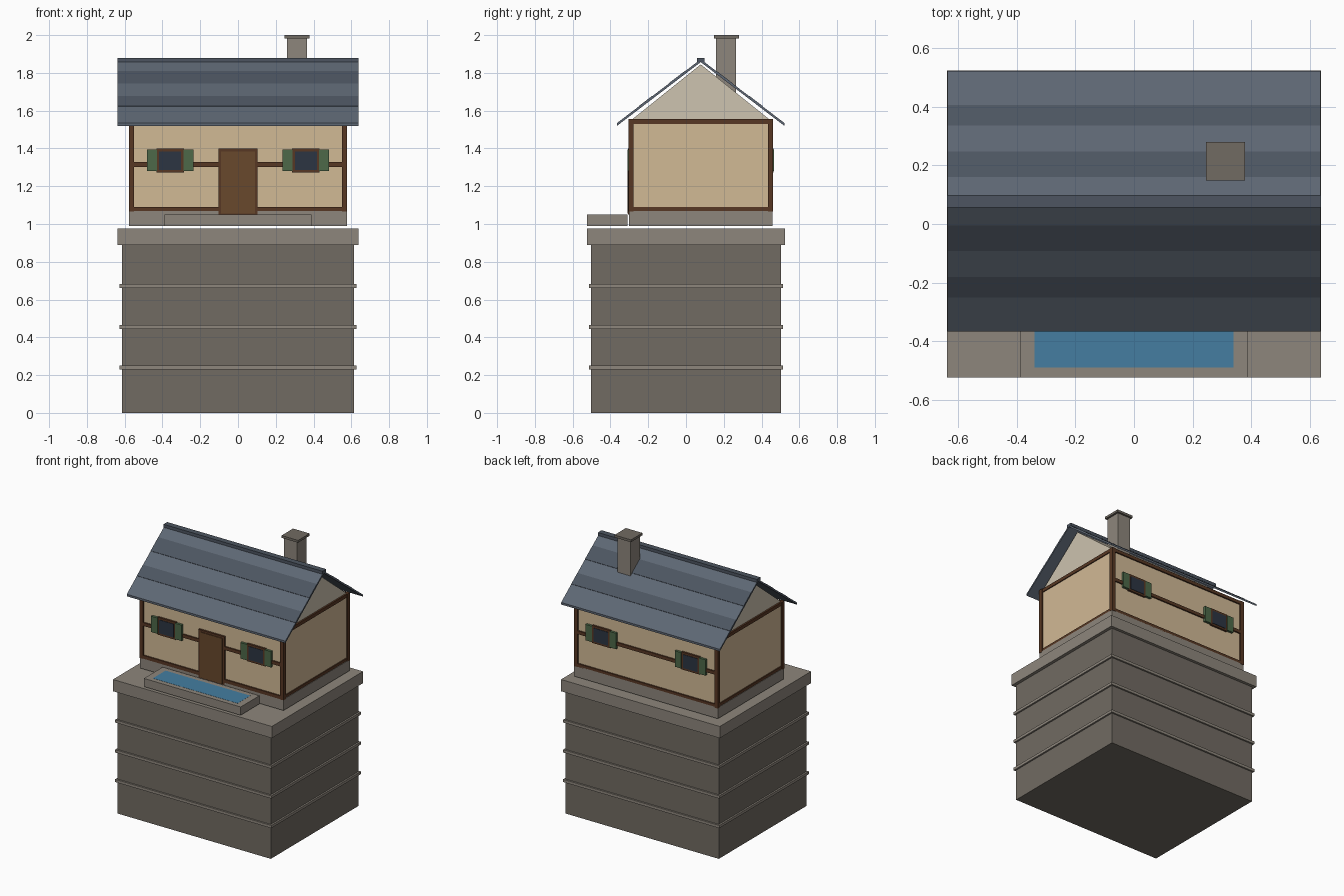
import bpy, bmesh, math

if "Cube" in bpy.data.objects:
    bpy.data.objects.remove(bpy.data.objects["Cube"])

def mat(name, r, g, b):
    m = bpy.data.materials.new(name)
    m.diffuse_color = tuple((c / 255) ** 2.2 for c in (r, g, b)) + (1,)
    m.use_nodes = True
    m.node_tree.nodes["Principled BSDF"].inputs["Base Color"].default_value = m.diffuse_color
    return m

STONE = mat("dark_stone", 112, 106, 98)
TRIM = mat("light_stone", 140, 133, 123)
WALL = mat("plaster", 208, 184, 148)
GABLE = mat("pale_plaster", 204, 194, 174)
WOOD = mat("timber", 88, 58, 40)
DOOR = mat("door_wood", 104, 74, 48)
SLATE = mat("slate", 94, 103, 115)
SLATE2 = mat("dark_slate", 78, 86, 97)
GLASS = mat("glass", 48, 56, 68)
GREEN = mat("shutter_green", 78, 104, 74)
WATER = mat("water", 70, 125, 160)

def add(name, verts, faces, m):
    me = bpy.data.meshes.new(name)
    me.from_pydata(verts, [], faces)
    bm = bmesh.new()
    bm.from_mesh(me)
    bmesh.ops.recalc_face_normals(bm, faces=bm.faces)
    bm.to_mesh(me)
    bm.free()
    me.materials.append(m)
    ob = bpy.data.objects.new(name, me)
    bpy.context.collection.objects.link(ob)
    return ob

def prism(name, profile, x0, x1, m):
    """Extrude a (y, z) profile along x."""
    n = len(profile)
    v = [(x, y, z) for x in (x0, x1) for y, z in profile]
    f = [tuple(range(n)), tuple(range(n, 2 * n))]
    f += [(i, (i + 1) % n, n + (i + 1) % n, n + i) for i in range(n)]
    return add(name, v, f, m)

def box(name, x0, x1, y0, y1, z0, z1, m):
    return prism(name, [(y0, z0), (y1, z0), (y1, z1), (y0, z1)], x0, x1, m)

CY = 0.078                                   # ridge line of the house

# Stone pedestal
box("pedestal", -.615, .615, -.502, .502, 0, .89, STONE)
for i, z in enumerate((.24, .455, .672)):
    box(f"pedestal_band_{i}", -.627, .627, -.514, .514, z - .01, z + .01, TRIM)
box("pedestal_cap", -.638, .638, -.523, .523, .89, .975, TRIM)

# Foundation and front basin
box("foundation", -.577, .577, -.302, .458, .99, 1.07, TRIM)
box("basin", -.388, .388, -.524, -.31, .99, 1.05, TRIM)
box("basin_water", -.34, .34, -.49, -.345, 1.03, 1.051, WATER)

# Walls and gable attic
box("walls", -.567, .567, -.292, .448, 1.07, 1.55, WALL)
prism("attic_gables", [(-.29, 1.55), (.446, 1.55), (CY, 1.845)], -.562, .562, GABLE)

# Timber frame
for sx in (-1, 1):
    a, b = sorted((sx * .550, sx * .578))
    for tag, y0, y1 in (("front", -.305, -.277), ("back", .433, .461)):
        box(f"{tag}_post", a, b, y0, y1, 1.065, 1.555, WOOD)
    for tag, z in (("sill", 1.065), ("plate", 1.53)):
        c, d = sorted((sx * .556, sx * .574))
        box(f"side_{tag}", c, d, -.28, .436, z, z + .025, WOOD)
for tag, y0, y1 in (("front", -.302, -.284), ("back", .44, .458)):
    for part, z in (("sill", 1.065), ("rail", 1.303), ("plate", 1.53)):
        box(f"{tag}_{part}", -.555, .555, y0, y1, z, z + .024, WOOD)

# Door
box("door_frame", -.104, .104, -.306, -.28, 1.05, 1.40, WOOD)
box("door", -.09, .09, -.31, -.28, 1.055, 1.385, DOOR)

# Windows with shutters, front and back
for s, face in ((-1, -.292), (1, .448)):
    def panel(name, x0, x1, depth, z0, z1, m):
        y0, y1 = sorted((face - s * .01, face + s * depth))
        box(name, x0, x1, y0, y1, z0, z1, m)
    for cx in (-.359, .359):
        panel("window_frame", cx - .073, cx + .073, .014, 1.273, 1.40, WOOD)
        panel("window_glass", cx - .058, cx + .058, .017, 1.287, 1.385, GLASS)
        for k in (-1, 1):
            sc = cx + k * .097
            panel("shutter", sc - .026, sc + .026, .018, 1.28, 1.395, GREEN)

# Roof slopes with darker courses
H, TOP, EAVE = .444, 1.872, 1.534
def slope(name, s, d0, d1, lift, thick, half, m):
    def z(d):
        return TOP - (TOP - EAVE) * d / H + lift
    prism(name, [(CY + s * d0, z(d0)), (CY + s * d1, z(d1)),
                 (CY + s * d1, z(d1) - thick), (CY + s * d0, z(d0) - thick)],
          -half, half, m)
for s in (-1, 1):
    slope("roof_slope", s, 0, H, 0, .015, .637, SLATE)
    for d0, d1 in ((.083, .17), (.258, .328)):
        slope("roof_course", s, d0, d1, .002, .01, .637, SLATE2)
box("ridge_cap", -.638, .638, CY - .021, CY + .021, 1.858, 1.88, SLATE2)

# Chimney
box("chimney", .26, .365, .158, .266, 1.65, 1.985, TRIM)
box("chimney_cap", .246, .379, .148, .28, 1.983, 2.0, STONE)
